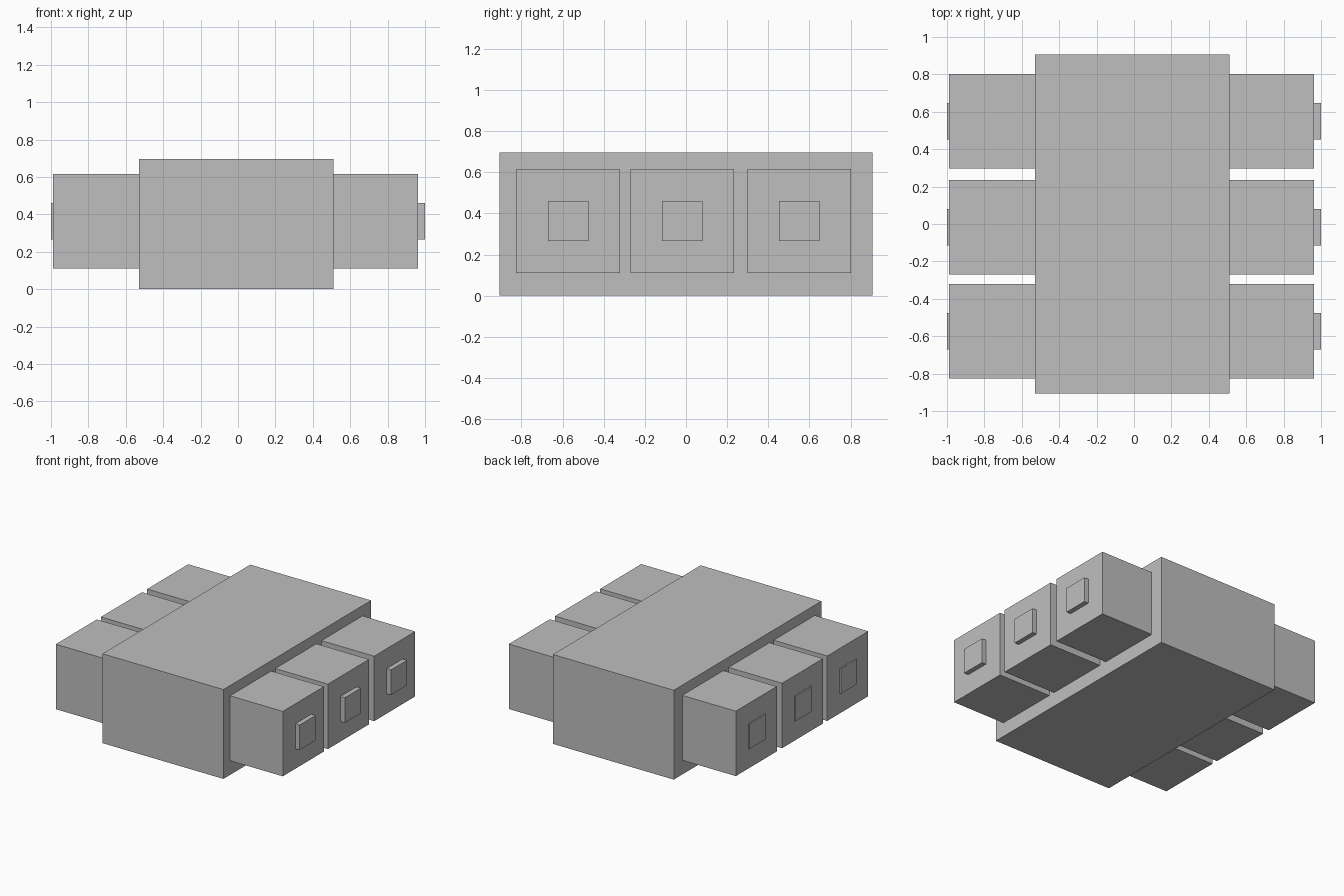
import bpy

default = bpy.data.objects.get("Cube")
if default:
    bpy.data.objects.remove(default, do_unlink=True)

# Single plain grey
grey = bpy.data.materials.new("plain_grey")
grey.use_nodes = True
colour = (0.52, 0.52, 0.52, 1)
grey.diffuse_color = colour
grey.node_tree.nodes["Principled BSDF"].inputs["Base Color"].default_value = colour


def box(name, x, y, z):
    """Box spanning the given (low, high) range on each axis."""
    spans = (x, y, z)
    bpy.ops.mesh.primitive_cube_add(size=1, location=[(a + b) / 2 for a, b in spans])
    obj = bpy.context.object
    obj.name = name
    obj.scale = [b - a for a, b in spans]
    bpy.ops.object.transform_apply(location=False, rotation=False, scale=True)
    obj.data.materials.append(grey)
    return obj


# Main body
box("body", (-0.53, 0.51), (-0.907, 0.907), (0, 0.695))

# Three drawers on each side, each with a square knob
rows = {"front": -0.573, "middle": -0.018, "back": 0.55}
sides = {"right": (-0.99, -0.49, -1.0), "left": (0.963, 0.463, 1.0)}
for side, (outer, inner, tip) in sides.items():
    for row, y in rows.items():
        box(f"{side}_{row}_drawer", sorted((outer, inner)),
            (y - 0.252, y + 0.252), (0.11, 0.615))
        box(f"{side}_{row}_knob", sorted((outer * 0.98, tip)),
            (y - 0.098, y + 0.098), (0.265, 0.46))
